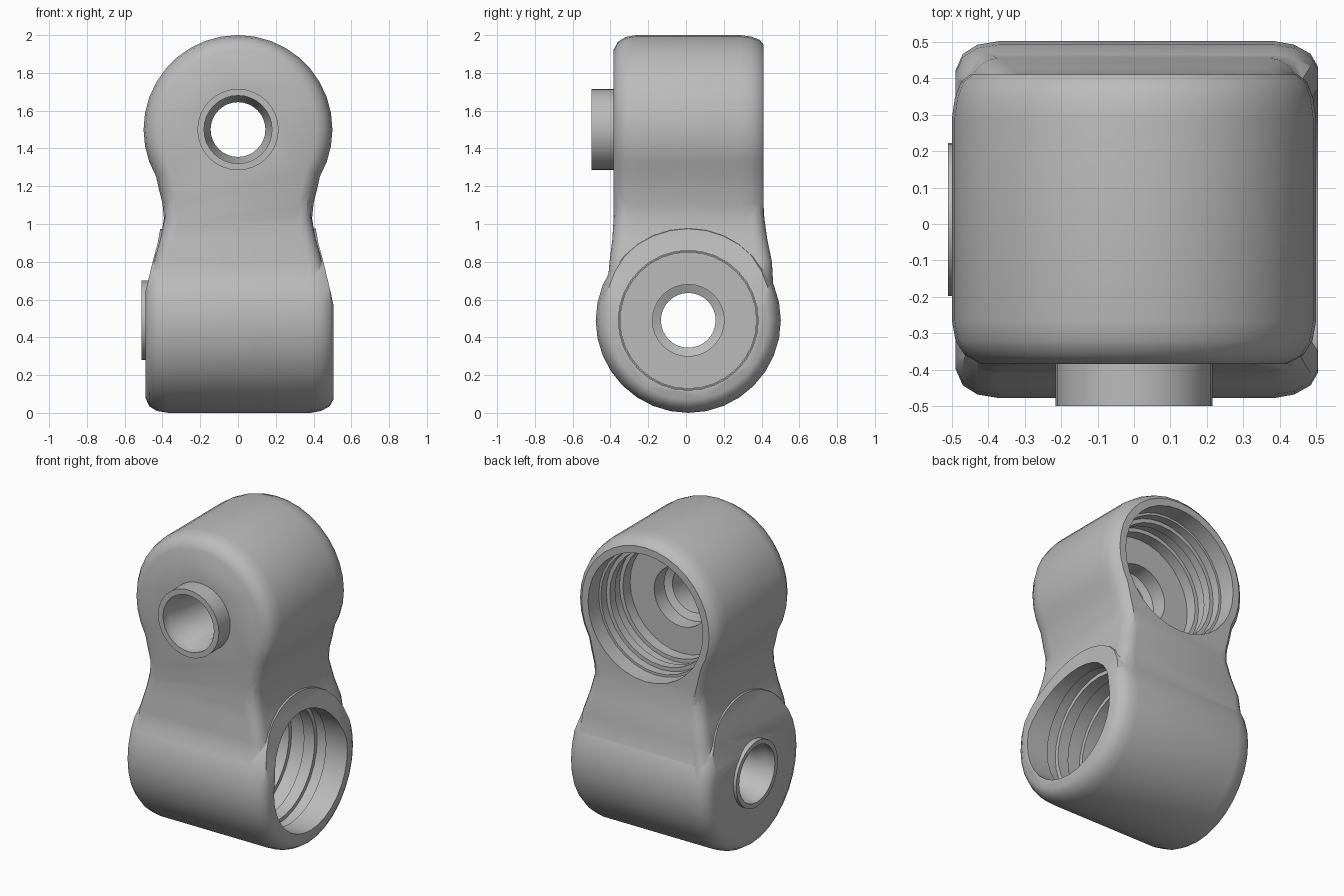
import bpy, bmesh, math
from mathutils import Vector

if "Cube" in bpy.data.objects:
    bpy.data.objects.remove(bpy.data.objects["Cube"])

SEG = 32
grey = bpy.data.materials.new("plain grey")
grey.diffuse_color = (0.5, 0.5, 0.5, 1)
grey.use_nodes = True
grey.node_tree.nodes["Principled BSDF"].inputs["Base Color"].default_value = grey.diffuse_color


def skin(name, rings):
    """Closed solid from a stack of equal-length rings."""
    bm = bmesh.new()
    rows = [[bm.verts.new(p) for p in ring] for ring in rings]
    n = len(rows[0])
    for a, b in zip(rows, rows[1:]):
        for i in range(n):
            bm.faces.new((a[i], a[(i + 1) % n], b[(i + 1) % n], b[i]))
    bm.faces.new(rows[0][::-1])
    bm.faces.new(rows[-1])
    bmesh.ops.recalc_face_normals(bm, faces=bm.faces)
    mesh = bpy.data.meshes.new(name)
    bm.to_mesh(mesh)
    bm.free()
    mesh.materials.append(grey)
    ob = bpy.data.objects.new(name, mesh)
    bpy.context.collection.objects.link(ob)
    return ob


def lathe(name, profile, axis, center):
    """Turn (position along axis, radius) pairs around the x or y axis."""
    rings = []
    for t, r in profile:
        ring = []
        for i in range(SEG):
            a = 2 * math.pi * i / SEG
            u, w = r * math.cos(a), r * math.sin(a)
            p = Vector((t, u, w)) if axis == 'x' else Vector((u, t, w))
            ring.append(p + Vector(center))
        rings.append(ring)
    return skin(name, rings)


def outline(y, inset):
    """Front outline of the upper half: round head running into a waist."""
    r = 0.5 - inset
    half = [(r * math.cos(math.radians(a)), 1.5 + r * math.sin(math.radians(a)))
            for a in range(90, -31, -10)]
    half += [(x - inset, z) for x, z in ((0.418, 1.18), (0.4, 1.11), (0.392, 1.03),
                                         (0.405, 0.95), (0.41, 0.85), (0.4, 0.6))]
    pts = half + [(-x, z) for x, z in half[:0:-1]]
    return [(x, y, z) for x, z in pts]


def rounded_rect(z, hx, y0, y1, rad=0.07, steps=4):
    ring = []
    for k, (cx, cy) in enumerate(((hx - rad, y1 - rad), (-hx + rad, y1 - rad),
                                  (-hx + rad, y0 + rad), (hx - rad, y0 + rad))):
        for s in range(steps + 1):
            a = math.pi / 2 * (k + s / steps)
            ring.append((cx + rad * math.cos(a), cy + rad * math.sin(a), z))
    return ring


def combine(target, other, op):
    mod = target.modifiers.new(op, 'BOOLEAN')
    mod.operation, mod.solver, mod.object = op, 'EXACT', other
    bpy.context.view_layer.objects.active = target
    bpy.ops.object.modifier_apply(modifier=mod.name)
    bpy.data.objects.remove(other, do_unlink=True)


def pocket_profile(boss, front, floor, r):
    """Through bore, floor recess and grooved open pocket."""
    d = (front - floor) / 10
    return [(boss - 0.05, 0.18), (boss + 0.06, 0.18), (boss + 0.12, 0.145),
            (floor - 0.12, 0.145), (floor - 0.1, 0.19), (floor, 0.19),
            (floor, 0.36), (floor + 2 * d, 0.36), (floor + 2 * d, 0.385),
            (floor + 4 * d, 0.385), (floor + 4 * d, 0.365), (floor + 5.5 * d, 0.365),
            (floor + 5.5 * d, 0.39), (floor + 7 * d, 0.39), (floor + 7 * d, r),
            (front + 0.05, r)]


upper_c, lower_c = (0, 0, 1.5), (0, 0.012, 0.49)

# upper half: head and waist in one rounded slab, with a boss in front
body = skin("joint_body", [outline(y, i) for y, i in (
    (-0.385, 0.08), (-0.36, 0.035), (-0.32, 0.01), (-0.265, 0),
    (0.29, 0), (0.345, 0.008), (0.39, 0.025), (0.41, 0.05))])
upper_boss = lathe("upper_boss", [(-0.5, 0.215), (-0.3, 0.215)], 'y', upper_c)

# lower drum along x, its top ends trimmed to flare into the waist
lower = lathe("lower_drum", [(-0.49, 0.41), (-0.47, 0.455), (-0.43, 0.48), (-0.37, 0.49),
                             (0.385, 0.49), (0.44, 0.48), (0.485, 0.455), (0.505, 0.42)],
              'x', lower_c)
flare = skin("flare_trim", [[(-hx, -1, z), (hx, -1, z), (hx, 1, z), (-hx, 1, z)]
                            for z, hx in ((-0.1, 0.52), (0.5, 0.52), (0.62, 0.495),
                                          (0.8, 0.452), (0.9, 0.425), (1.1, 0.39))])
combine(lower, flare, 'INTERSECT')
lower_boss = lathe("lower_boss", [(-0.51, 0.21), (-0.4, 0.21)], 'x', lower_c)

# neck sweeping from the waist to the drum
neck = skin("neck", [rounded_rect(*row) for row in (
    (0.45, 0.40, -0.40, 0.44), (0.62, 0.465, -0.42, 0.465), (0.80, 0.445, -0.405, 0.455),
    (0.92, 0.412, -0.39, 0.43), (1.03, 0.388, -0.383, 0.415),
    (1.15, 0.385, -0.38, 0.407), (1.45, 0.30, -0.37, 0.39))])
for part in (lower, neck, upper_boss, lower_boss):
    combine(body, part, 'UNION')

# hollow pockets and bores
combine(body, lathe("upper_cut", pocket_profile(-0.5, 0.41, 0.05, 0.405), 'y', upper_c), 'DIFFERENCE')
combine(body, lathe("lower_cut", pocket_profile(-0.51, 0.505, 0.0, 0.37), 'x', lower_c), 'DIFFERENCE')

bpy.ops.object.select_all(action='DESELECT')
body.select_set(True)
bpy.context.view_layer.objects.active = body
bpy.ops.object.shade_smooth_by_angle(angle=math.radians(35))
